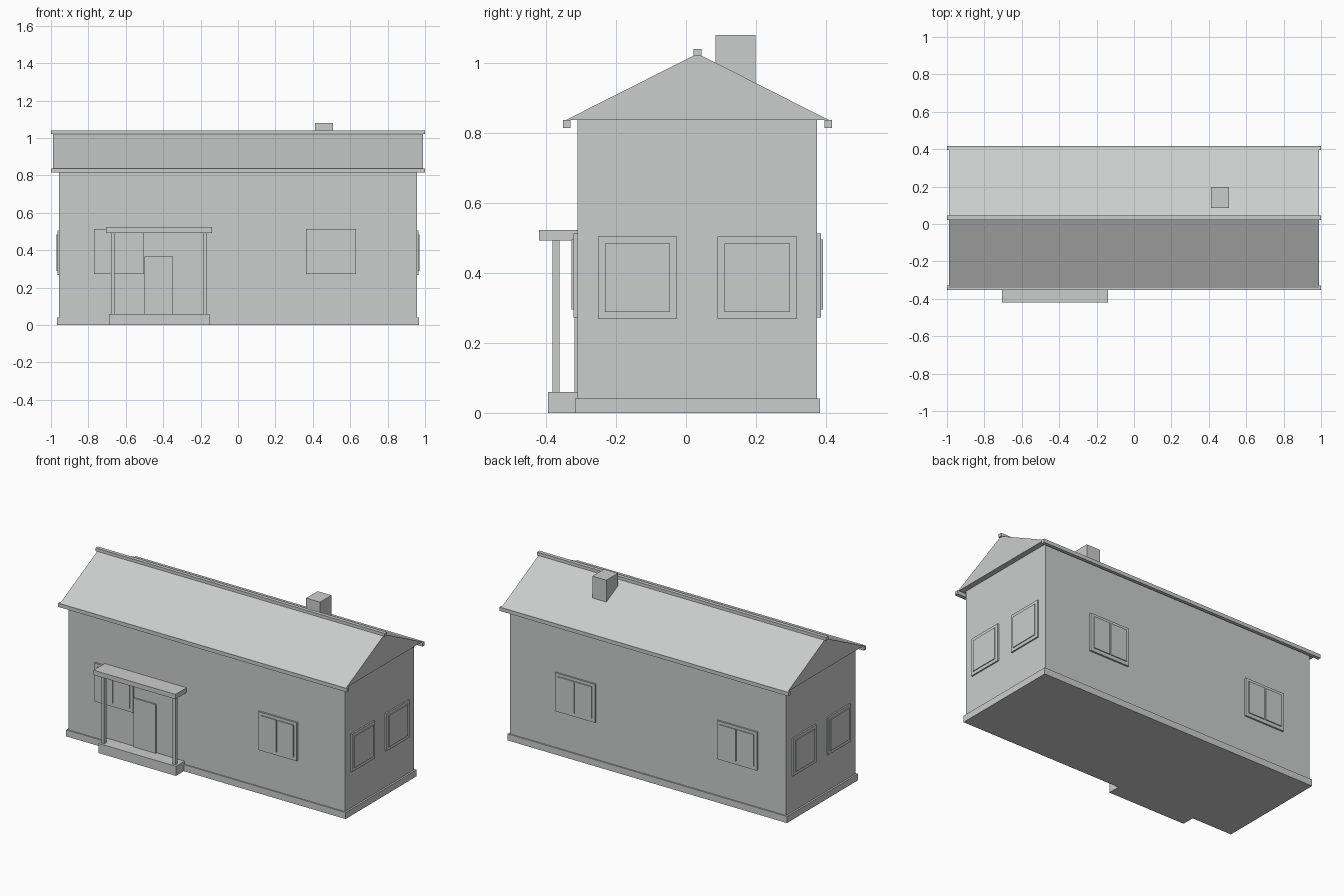
import bpy
import bmesh

cube = bpy.data.objects.get("Cube")
if cube:
    bpy.data.objects.remove(cube, do_unlink=True)

# One plain grey for the whole house
grey = bpy.data.materials.new("light_grey")
grey.use_nodes = True
colour = (0.6, 0.61, 0.605, 1)
grey.diffuse_color = colour
grey.node_tree.nodes["Principled BSDF"].inputs["Base Color"].default_value = colour


def prism(name, profile, x0, x1):
    """Extrude a closed (y, z) profile from x0 to x1."""
    bm = bmesh.new()
    face = bm.faces.new([bm.verts.new((x0, y, z)) for y, z in profile])
    result = bmesh.ops.extrude_face_region(bm, geom=[face])
    verts = [g for g in result["geom"] if isinstance(g, bmesh.types.BMVert)]
    bmesh.ops.translate(bm, verts=verts, vec=(x1 - x0, 0, 0))
    bmesh.ops.recalc_face_normals(bm, faces=bm.faces)
    mesh = bpy.data.meshes.new(name)
    bm.to_mesh(mesh)
    bm.free()
    mesh.materials.append(grey)
    obj = bpy.data.objects.new(name, mesh)
    bpy.context.scene.collection.objects.link(obj)
    return obj


def box(name, x, y, z):
    """Box from (min, max) pairs."""
    (y0, y1), (z0, z1) = sorted(y), z
    x0, x1 = sorted(x)
    return prism(name, [(y0, z0), (y1, z0), (y1, z1), (y0, z1)], x0, x1)


FRONT, BACK, SIDE = -0.31, 0.375, 0.956
EAVE, RIDGE_Y, RIDGE_Z = 0.838, 0.033, 1.027
FRAME, PANE, MARGIN = 0.011, 0.017, 0.02

# Main body
box("walls", (-SIDE, SIDE), (FRONT, BACK), (0, EAVE))
box("plinth", (-0.967, 0.967), (-0.317, 0.383), (0, 0.041))

# Roof with ridge cap and gutters
prism("roof", [(-0.342, EAVE), (0.407, EAVE), (RIDGE_Y, RIDGE_Z)], -0.99, 0.99)
box("ridge_cap", (-1, 1), (0.022, 0.045), (1.02, 1.04))
box("front_gutter", (-1, 1), (-0.352, -0.33), (0.815, EAVE))
box("back_gutter", (-1, 1), (0.396, 0.417), (0.815, EAVE))
box("chimney", (0.412, 0.508), (0.085, 0.199), (0.9, 1.08))


def long_wall_window(name, x0, x1, wall, out):
    """Framed window with two panes on the front or back wall."""
    box(name + "_frame", (x0, x1), (wall, wall + out * FRAME), (0.273, 0.513))
    middle = (x0 + x1) / 2
    for label, a, b in (("a", x0 + MARGIN, middle - 0.004),
                        ("b", middle + 0.004, x1 - MARGIN)):
        box(f"{name}_pane_{label}", (a, b), (wall, wall + out * PANE), (0.295, 0.495))


long_wall_window("front_right_window", -0.77, -0.502, FRONT, -1)
long_wall_window("front_left_window", 0.364, 0.631, FRONT, -1)
long_wall_window("back_left_window", 0.36, 0.635, BACK, 1)
long_wall_window("back_right_window", -0.76, -0.485, BACK, 1)

# Single-pane windows on both gable walls
for side, s in (("left", 1), ("right", -1)):
    for label, y0, y1 in (("front", -0.252, -0.026), ("back", 0.09, 0.317)):
        name = f"{side}_gable_{label}_window"
        box(name + "_frame", (s * SIDE, s * (SIDE + 0.009)), (y0, y1), (0.268, 0.504))
        box(name + "_pane", (s * SIDE, s * (SIDE + 0.014)),
            (y0 + MARGIN, y1 - MARGIN), (0.288, 0.484))

# Front door and porch
box("front_door", (-0.5, -0.347), (-0.319, FRONT), (0.05, 0.365))
box("porch_step", (-0.69, -0.153), (-0.395, FRONT), (0, 0.06))
box("porch_roof", (-0.706, -0.139), (-0.42, FRONT), (0.493, 0.523))
for label, x in (("right", -0.669), ("left", -0.177)):
    box(f"porch_{label}_post", (x - 0.01, x + 0.01), (-0.381, -0.361), (0.05, 0.5))
